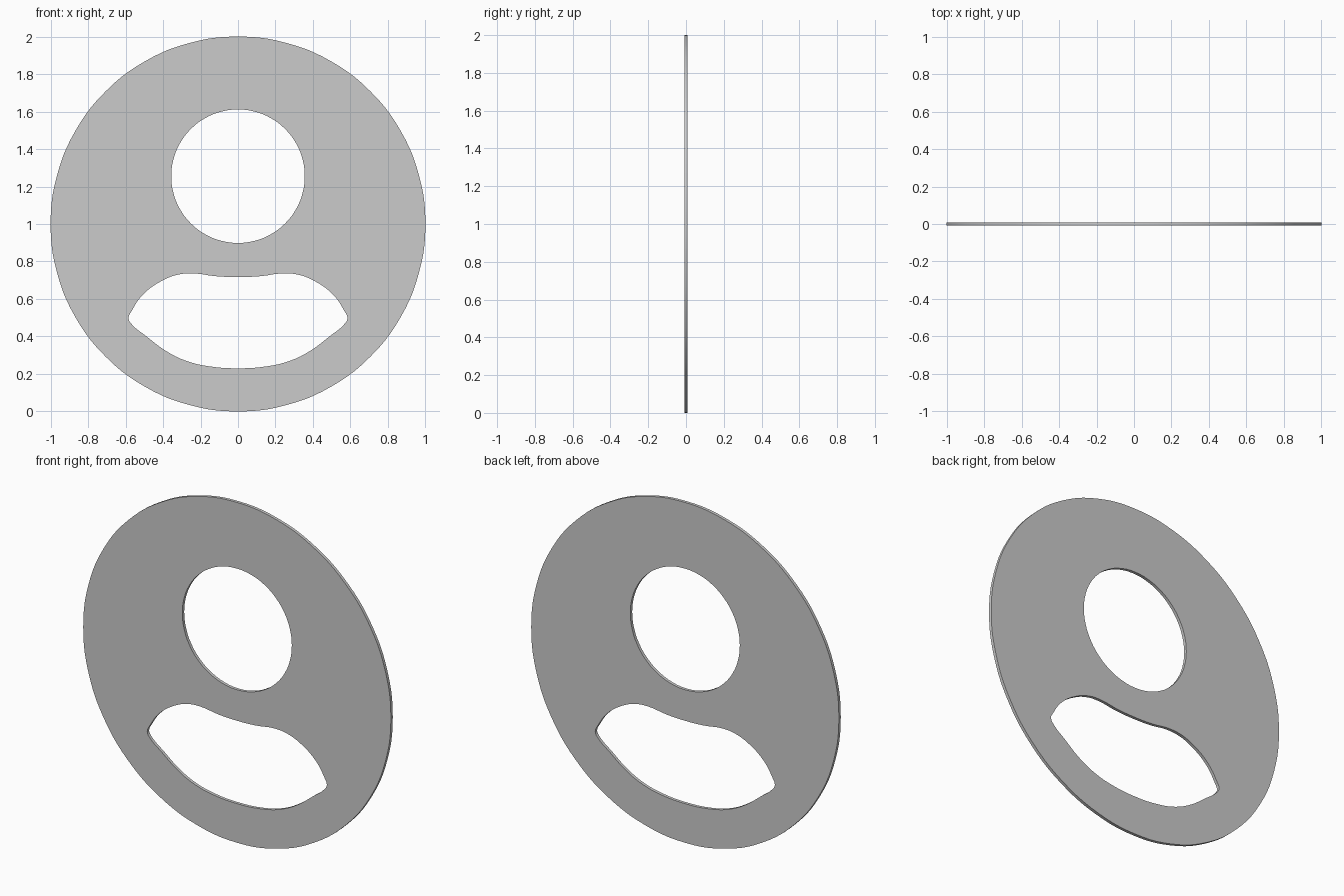
import bpy, bmesh
from math import sin, cos, pi, radians

if "Cube" in bpy.data.objects:
    bpy.data.objects.remove(bpy.data.objects["Cube"])

HALF = 0.009  # half the plate thickness


def circle(z, r, n=24):
    return [(r * cos(2 * pi * i / n), z + r * sin(2 * pi * i / n)) for i in range(n)]


def add_loop(curve, pts, res):
    s = curve.splines.new('BEZIER')
    s.bezier_points.add(len(pts) - 1)
    for bp, (x, z) in zip(s.bezier_points, pts):
        bp.co = (x, z, 0)
        bp.handle_left_type = bp.handle_right_type = 'AUTO'
    s.use_cyclic_u = True
    s.resolution_u = res


# Right half of the shoulder-shaped opening, top centre to bottom centre
half = [(0, 0.717), (0.125, 0.722), (0.23, 0.736), (0.315, 0.731), (0.41, 0.695),
        (0.51, 0.62), (0.565, 0.54), (0.584, 0.495), (0.565, 0.463), (0.49, 0.402),
        (0.39, 0.326), (0.28, 0.271), (0.15, 0.24), (0, 0.23)]
shoulders = half + [(-x, z) for x, z in half[-2:0:-1]]

# Disc outline with the round head opening and the shoulder opening
curve = bpy.data.curves.new("disc_plate", 'CURVE')
curve.dimensions = '2D'
curve.fill_mode = 'BOTH'
curve.extrude = HALF
add_loop(curve, circle(1.0, 1.0), 5)
add_loop(curve, circle(1.255, 0.356), 3)
add_loop(curve, shoulders, 4)

# Stand the plate upright and turn it into a welded mesh
plate = bpy.data.objects.new("disc_plate", curve)
bpy.context.collection.objects.link(plate)
plate.rotation_euler.x = radians(90)
bpy.context.view_layer.objects.active = plate
plate.select_set(True)
bpy.ops.object.convert(target='MESH')
plate = bpy.context.object
bpy.ops.object.transform_apply(location=False, rotation=True, scale=False)

bm = bmesh.new()
bm.from_mesh(plate.data)
bmesh.ops.remove_doubles(bm, verts=bm.verts, dist=0.0005)
bmesh.ops.recalc_face_normals(bm, faces=bm.faces)
bm.to_mesh(plate.data)
bm.free()
bpy.ops.object.shade_smooth_by_angle(angle=radians(30))
